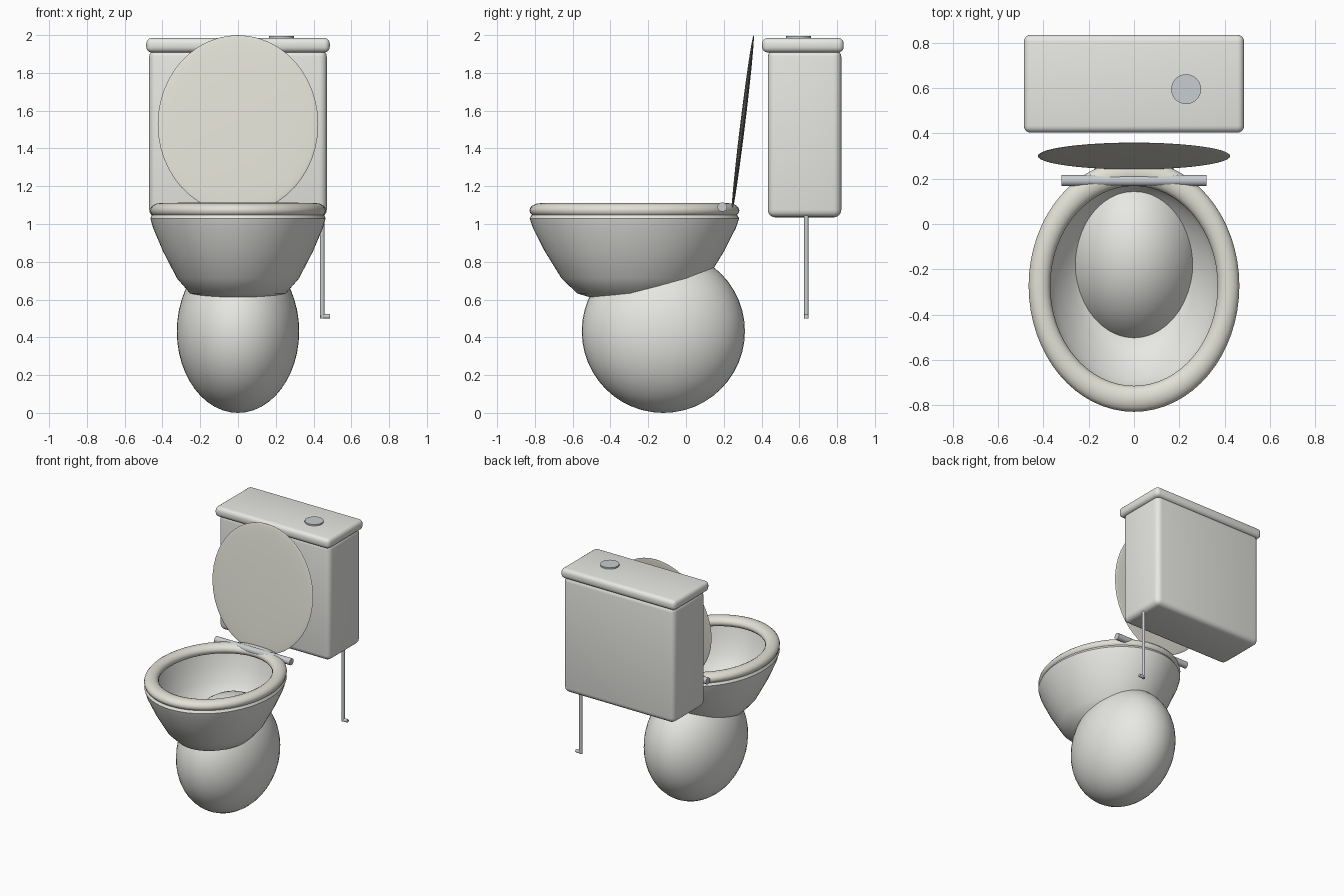
import bpy, bmesh, math
from mathutils import Matrix, Vector

if "Cube" in bpy.data.objects:
    bpy.data.objects.remove(bpy.data.objects["Cube"])


def paint(name, rgb):
    m = bpy.data.materials.new(name)
    m.diffuse_color = (*rgb, 1)
    m.use_nodes = True
    m.node_tree.nodes["Principled BSDF"].inputs["Base Color"].default_value = m.diffuse_color
    return m


ceramic = paint("ceramic", (0.80, 0.80, 0.77))
cream = paint("cream_plastic", (0.76, 0.75, 0.67))
metal = paint("metal", (0.58, 0.61, 0.63))


def finish(name, bm, mat, angle=40):
    bmesh.ops.recalc_face_normals(bm, faces=bm.faces)
    me = bpy.data.meshes.new(name)
    bm.to_mesh(me)
    bm.free()
    ob = bpy.data.objects.new(name, me)
    bpy.context.collection.objects.link(ob)
    me.materials.append(mat)
    bpy.ops.object.select_all(action='DESELECT')
    ob.select_set(True)
    bpy.context.view_layer.objects.active = ob
    bpy.ops.object.shade_smooth_by_angle(angle=math.radians(angle))
    return ob


def ellipsoid(name, centre, radii, mat, tilt=0, angle=40):
    bm = bmesh.new()
    m = (Matrix.Translation(centre) @ Matrix.Rotation(tilt, 4, 'X')
         @ Matrix.Diagonal((*radii, 1)))
    bmesh.ops.create_uvsphere(bm, u_segments=48, v_segments=24, radius=1, matrix=m)
    return finish(name, bm, mat, angle)


def rod(name, a, b, r, mat, sides=24):
    a, b = Vector(a), Vector(b)
    d = b - a
    m = Matrix.Translation((a + b) / 2) @ d.to_track_quat('Z', 'Y').to_matrix().to_4x4()
    bm = bmesh.new()
    bmesh.ops.create_cone(bm, cap_ends=True, segments=sides, radius1=r, radius2=r,
                          depth=d.length, matrix=m)
    return finish(name, bm, mat)


def rounded_box(name, lo, hi, bevel, mat):
    lo, hi = Vector(lo), Vector(hi)
    bm = bmesh.new()
    bmesh.ops.create_cube(bm, size=1, matrix=Matrix.Translation((lo + hi) / 2)
                          @ Matrix.Diagonal((*(hi - lo), 1)))
    bmesh.ops.bevel(bm, geom=bm.edges[:], offset=bevel, segments=4, profile=0.5,
                    affect='EDGES')
    return finish(name, bm, mat)


def oval_lathe(name, profile, mat, closed=False, n=64):
    """Spin (radius, z) points about the bowl axis, stretched along y."""
    bm = bmesh.new()
    pts = profile + profile[:1] if closed else profile
    verts = [bm.verts.new((r, 0, z)) for r, z in pts]
    edges = [bm.edges.new(p) for p in zip(verts, verts[1:])]
    bmesh.ops.spin(bm, geom=verts + edges, axis=(0, 0, 1), cent=(0, 0, 0),
                   angle=math.tau, steps=n, use_duplicate=False)
    bmesh.ops.remove_doubles(bm, verts=bm.verts, dist=1e-4)
    bmesh.ops.transform(bm, verts=bm.verts, matrix=Matrix.Translation((0, -0.273, 0))
                        @ Matrix.Diagonal((1, 1.195, 1, 1)))
    return finish(name, bm, mat)


# Pedestal and bowl
ellipsoid("pedestal", (0, -0.12, 0.432), (0.324, 0.432, 0.432), ceramic)
oval_lathe("bowl", [
    (0, 0.60), (0.175, 0.604), (0.254, 0.633), (0.323, 0.712), (0.397, 0.855),
    (0.45, 0.98), (0.464, 1.03), (0.455, 1.048), (0.43, 1.045), (0.41, 0.93),
    (0.375, 0.83), (0.346, 0.77), (0.263, 0.675), (0.19, 0.63), (0, 0.625)], ceramic)

# Seat ring, raised lid and hinge bar
ring = [(0.417 + 0.048 * math.cos(i * math.tau / 16),
         1.072 + 0.038 * math.sin(i * math.tau / 16)) for i in range(16)]
oval_lathe("seat", ring, cream, closed=True)
ellipsoid("seat_lid", (0, 0.30, 1.528), (0.425, 0.013, 0.475), cream,
          tilt=-math.radians(7), angle=60)
rod("hinge_bar", (-0.32, 0.192, 1.09), (0.32, 0.192, 1.09), 0.025, metal)

# Tank, its cover and the flush button
rounded_box("tank", (-0.47, 0.433, 1.035), (0.47, 0.822, 1.925), 0.04, ceramic)
rounded_box("tank_cover", (-0.486, 0.403, 1.908), (0.486, 0.835, 1.985), 0.03, ceramic)
rod("flush_button", (0.23, 0.595, 1.97), (0.23, 0.595, 1.996), 0.066, metal, 32)

# Water supply pipe with elbow
rod("supply_pipe", (0.446, 0.637, 0.50), (0.446, 0.637, 1.08), 0.012, metal, 16)
rod("pipe_elbow", (0.44, 0.637, 0.511), (0.486, 0.637, 0.511), 0.012, metal, 16)
